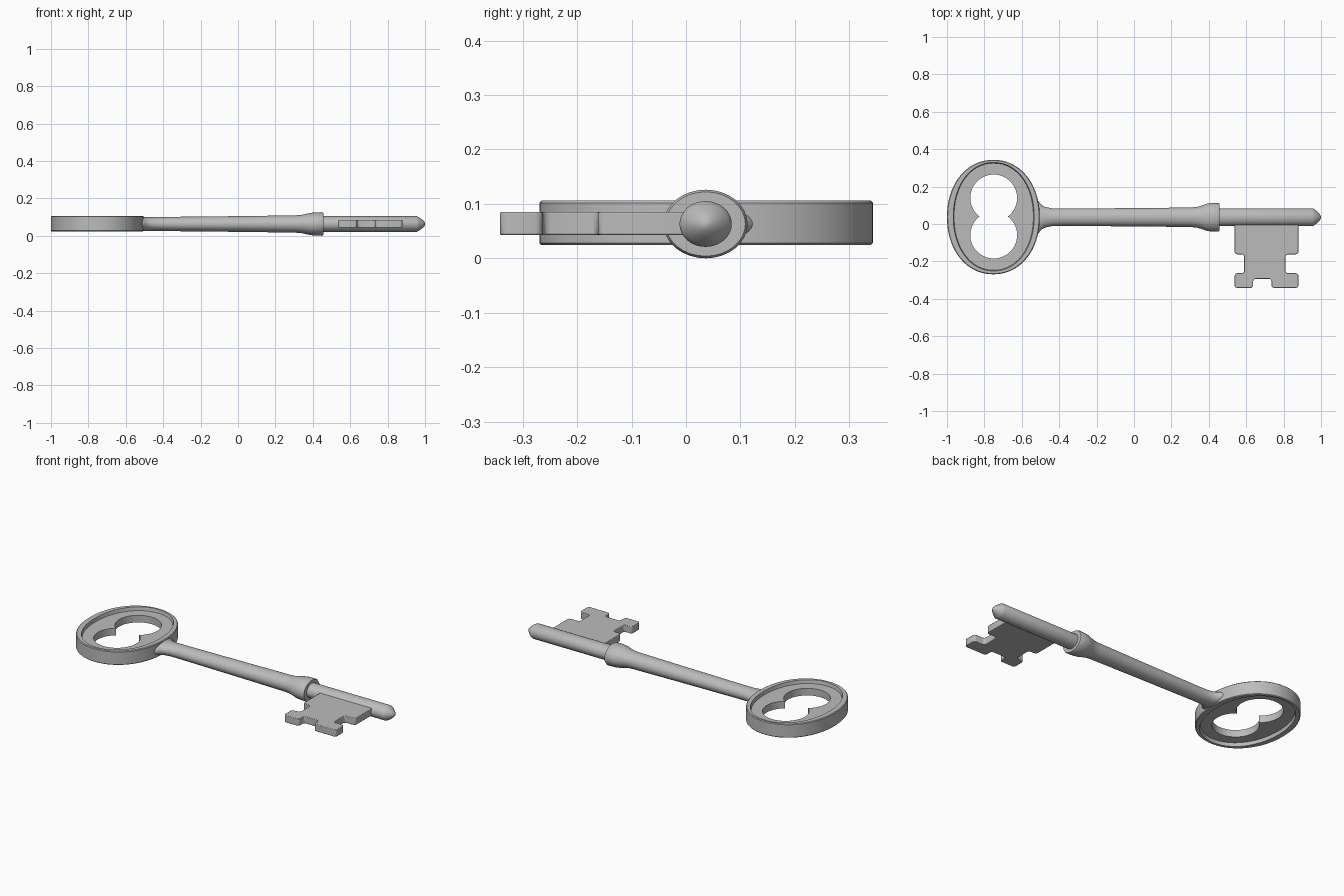
import bpy, bmesh, math

if "Cube" in bpy.data.objects:
    bpy.data.objects.remove(bpy.data.objects["Cube"])

metal = bpy.data.materials.new("grey_metal")
metal.diffuse_color = (0.5, 0.5, 0.5, 1)
metal.use_nodes = True
metal.node_tree.nodes["Principled BSDF"].inputs["Base Color"].default_value = metal.diffuse_color
CY, CZ = 0.036, 0.063  # key axis
N = 96


def finish(bm, name, bevel=0.0):
    bmesh.ops.recalc_face_normals(bm, faces=bm.faces[:])
    me = bpy.data.meshes.new(name)
    bm.to_mesh(me)
    bm.free()
    me.materials.append(metal)
    ob = bpy.data.objects.new(name, me)
    bpy.context.collection.objects.link(ob)
    if bevel:
        m = ob.modifiers.new("edge_bevel", 'BEVEL')
        m.width, m.segments, m.limit_method = bevel, 2, 'ANGLE'
    for o in bpy.context.selected_objects:
        o.select_set(False)
    ob.select_set(True)
    bpy.context.view_layer.objects.active = ob
    bpy.ops.object.shade_smooth_by_angle(angle=math.radians(35))
    return ob


def bridge(bm, a, b):
    for i in range(len(a)):
        j = (i + 1) % len(a)
        bm.faces.new((a[i], a[j], b[j], b[i]))


# bow: raised rim around a thin web with a figure-eight hole
def oval(cx, cy, a, b, e=2.1):
    pts = []
    for i in range(N):
        c, s = math.cos(2 * math.pi * i / N), math.sin(2 * math.pi * i / N)
        pts.append((cx + a * math.copysign(abs(c) ** (2 / e), c),
                    cy + b * math.copysign(abs(s) ** (2 / e), s)))
    return pts


def eight(cx, cy, R, d):
    pts = []
    for i in range(N):
        c, s = math.cos(2 * math.pi * i / N), math.sin(2 * math.pi * i / N)
        r = d * abs(s) + math.sqrt(R * R - d * d * c * c)
        pts.append((cx + r * c, cy + r * s))
    return pts


outer = oval(-0.752, 0.037, 0.248, 0.306)
shoulder = oval(-0.752, 0.037, 0.244, 0.302)
inner = oval(-0.75, 0.039, 0.216, 0.290)
web_edge = oval(-0.75, 0.039, 0.212, 0.286)
hole = eight(-0.75, 0.04, 0.125, 0.0995)
section = [(outer, 0.037), (shoulder, 0.041), (inner, 0.041), (web_edge, 0.021), (hole, 0.021)]
section += [(p, -h) for p, h in reversed(section)]
bm = bmesh.new()
rings = [[bm.verts.new((x, y, CZ + 0.002 + h)) for x, y in p] for p, h in section]
for k in range(len(rings)):
    bridge(bm, rings[k], rings[(k + 1) % len(rings)])
finish(bm, "bow")

# shank: oval sections along x (x, half width, half height), with collar and pointed tip
stations = [(-0.535, 0.10, 0.034), (-0.51, 0.085, 0.036), (-0.495, 0.066, 0.037), (-0.475, 0.055, 0.037),
            (-0.44, 0.048, 0.037), (-0.38, 0.046, 0.038), (0.0, 0.049, 0.042), (0.30, 0.052, 0.046),
            (0.335, 0.055, 0.048), (0.36, 0.062, 0.053), (0.385, 0.071, 0.059), (0.405, 0.075, 0.061),
            (0.45, 0.077, 0.063), (0.457, 0.073, 0.059), (0.457, 0.048, 0.042), (0.955, 0.048, 0.042),
            (0.966, 0.042, 0.037), (0.985, 0.026, 0.023), (0.996, 0.013, 0.012), (1.0, 0.004, 0.004)]
bm = bmesh.new()
rings = []
for x, ry, rz in stations:
    rings.append([bm.verts.new((x, CY + ry * math.cos(2 * math.pi * i / 32),
                                CZ + rz * math.sin(2 * math.pi * i / 32))) for i in range(32)])
for a, b in zip(rings, rings[1:]):
    bridge(bm, a, b)
bm.faces.new(rings[0])
bm.faces.new(rings[-1])
finish(bm, "shank")

# bit: flat notched plate with softened corners
outline = [(0.538, 0.03), (0.538, -0.162), (0.589, -0.162), (0.589, -0.263), (0.538, -0.263),
           (0.538, -0.342), (0.637, -0.342), (0.637, -0.293), (0.735, -0.293), (0.735, -0.342),
           (0.879, -0.342), (0.879, -0.263), (0.81, -0.263), (0.81, -0.162), (0.879, -0.162), (0.879, 0.03)]
bm = bmesh.new()
face = bm.faces.new([bm.verts.new((x, y, 0.043)) for x, y in outline])
ext = bmesh.ops.extrude_face_region(bm, geom=[face])
for v in ext["geom"]:
    if isinstance(v, bmesh.types.BMVert):
        v.co.z = 0.085
upright = [e for e in bm.edges if abs(e.verts[0].co.z - e.verts[1].co.z) > 0.01]
bmesh.ops.bevel(bm, geom=upright, offset=0.014, segments=3, profile=0.5, affect='EDGES')
finish(bm, "bit", 0.003)
